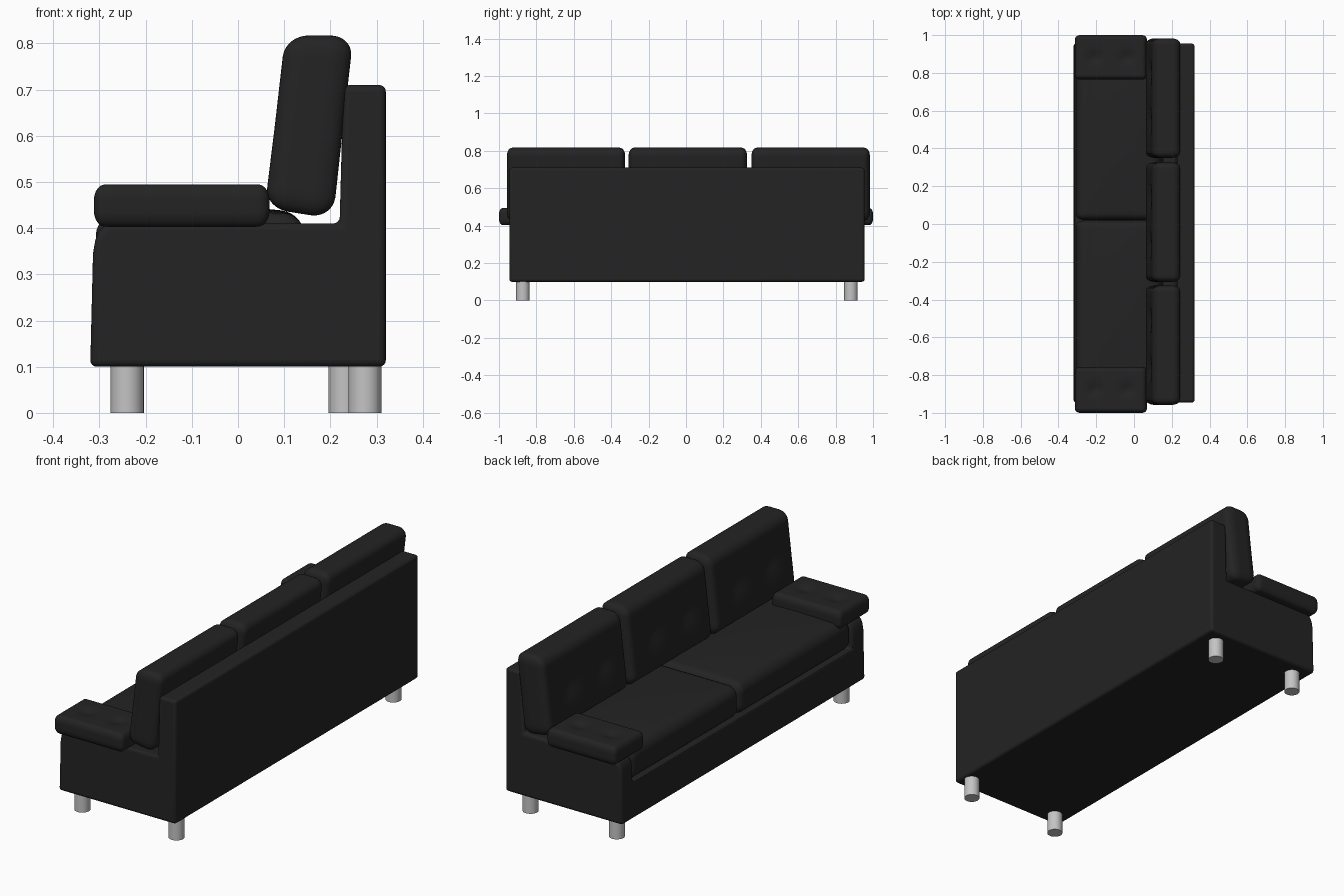
import bpy, bmesh, math
from mathutils import Vector

if "Cube" in bpy.data.objects:
    bpy.data.objects.remove(bpy.data.objects["Cube"])


def material(name, col):
    m = bpy.data.materials.new(name)
    m.diffuse_color = (*col, 1)
    m.use_nodes = True
    m.node_tree.nodes["Principled BSDF"].inputs["Base Color"].default_value = m.diffuse_color
    return m


BLACK = material("black leather", (0.017, 0.017, 0.017))
GREY = material("grey metal", (0.55, 0.55, 0.55))


def finish(name, bm, mat):
    bmesh.ops.recalc_face_normals(bm, faces=bm.faces)
    me = bpy.data.meshes.new(name)
    bm.to_mesh(me)
    bm.free()
    me.materials.append(mat)
    ob = bpy.data.objects.new(name, me)
    bpy.context.collection.objects.link(ob)
    return ob


def smooth(ob, angle=40):
    bpy.ops.object.select_all(action='DESELECT')
    ob.select_set(True)
    bpy.context.view_layer.objects.active = ob
    bpy.ops.object.shade_smooth_by_angle(angle=math.radians(angle))


def cushion(name, lo, hi, radii, deform, n=30):
    """Rounded box on a dense grid, reshaped by deform(local point, half size)."""
    lo, hi = Vector(lo), Vector(hi)
    centre, half = (lo + hi) / 2, (hi - lo) / 2
    bm = bmesh.new()
    bmesh.ops.create_cube(bm, size=2)
    bmesh.ops.subdivide_edges(bm, edges=bm.edges[:], cuts=n - 1, use_grid_fill=True)
    for v in bm.verts:
        q, d = Vector(), Vector()
        for i in range(3):
            u = v.co[i]
            c = math.copysign(1 - max(0, 1 - abs(u)) ** 1.6, u) * half[i]
            inner = half[i] - radii[i]
            q[i] = max(-inner, min(inner, c))
            d[i] = (c - q[i]) / radii[i]
        if d.length > 0:
            d.normalize()
        p = q + Vector([d[i] * radii[i] for i in range(3)])
        v.co = centre + deform(p, half)
    ob = finish(name, bm, BLACK)
    smooth(ob, 60)
    return ob


def dip(a, b, spots, size):
    return sum(math.exp(-((a - s) ** 2 + (b - t) ** 2) / size ** 2) for s, t in spots)


def dome(a, b):
    return max(0, 1 - a * a) * max(0, 1 - b * b)


# Body: L-shaped side profile run along the length, with a seat well cut out
Y0, Y1 = -0.945, 0.955
profile = [(-.32, .1), (.32, .1), (.32, .71), (.228, .71), (.22, .41), (-.275, .41),
           (-.29, .405), (-.302, .392), (-.309, .374), (-.314, .345)]
bm = bmesh.new()
face = bm.faces.new([bm.verts.new((x, Y0, z)) for x, z in profile])
ext = bmesh.ops.extrude_face_region(bm, geom=[face])
bmesh.ops.translate(bm, vec=(0, Y1 - Y0, 0),
                    verts=[g for g in ext["geom"] if isinstance(g, bmesh.types.BMVert)])
body = finish("sofa_body", bm, BLACK)

bm = bmesh.new()
bmesh.ops.create_cube(bm, size=1)
for v in bm.verts:
    v.co = (-.175 + v.co.x * .65, .005 + v.co.y * 1.71, .53 + v.co.z * .5)
well = finish("seat_well_cutter", bm, BLACK)
well.hide_render = True
well.hide_viewport = True
cut = body.modifiers.new("well", 'BOOLEAN')
cut.object = well
cut.solver = 'EXACT'
bev = body.modifiers.new("soft edges", 'BEVEL')
bev.width = 0.014
bev.segments = 4
bev.limit_method = 'ANGLE'
bev.angle_limit = math.radians(45)
bev.use_clamp_overlap = False
smooth(body)


# Seat cushions: two, gently crowned
def seat_shape(p, h):
    q = p.copy()
    if p.z > 0:
        q.z += .016 * dome(p.x / h.x, p.y / h.y) * p.z / h.z
    return q


for name, a, b in (("seat_cushion_left", .021, .862), ("seat_cushion_right", -.852, .019)):
    cushion(name, (-.308, a, .275), (.145, b, .432), (.05, .03, .05), seat_shape)


# Back cushions: three, leaning back, each with two dimples on the front
def back_shape(p, h):
    q = p.copy()
    if p.x < 0:
        q.x += .016 * dip(p.y, p.z, [(-.13, 0), (.13, 0)], .06) * -p.x / h.x
    q.z -= .16 * p.x * max(0, -p.z / h.z)
    q.x += .115 * p.z
    return q


for i, (a, b) in enumerate(((-.958, -.325), (-.307, .327), (.35, .983))):
    cushion(f"back_cushion_{i + 1}", (.08, a, .432), (.228, b, .817), (.05, .028, .045), back_shape)


# Arm pads: flat cushions with two dimples on top
def pad_shape(p, h):
    q = p.copy()
    if p.z > 0:
        q.z -= .013 * dip(p.x, p.y, [(-.085, 0), (.085, 0)], .035) * p.z / h.z
    return q


for name, a, b in (("arm_pad_left", .765, 1.0), ("arm_pad_right", -1.0, -.757)):
    cushion(name, (-.312, a, .403), (.068, b, .495), (.025, .022, .035), pad_shape)

# Legs: short metal cylinders
for name, x, y in (("front_leg_left", -.24, .882), ("front_leg_right", -.24, -.872),
                   ("back_leg_left", .232, .882), ("back_leg_right", .275, -.872)):
    bpy.ops.mesh.primitive_cylinder_add(vertices=32, radius=.036, depth=.11, location=(x, y, .055))
    leg = bpy.context.object
    leg.name = name
    leg.data.materials.append(GREY)
    smooth(leg)
